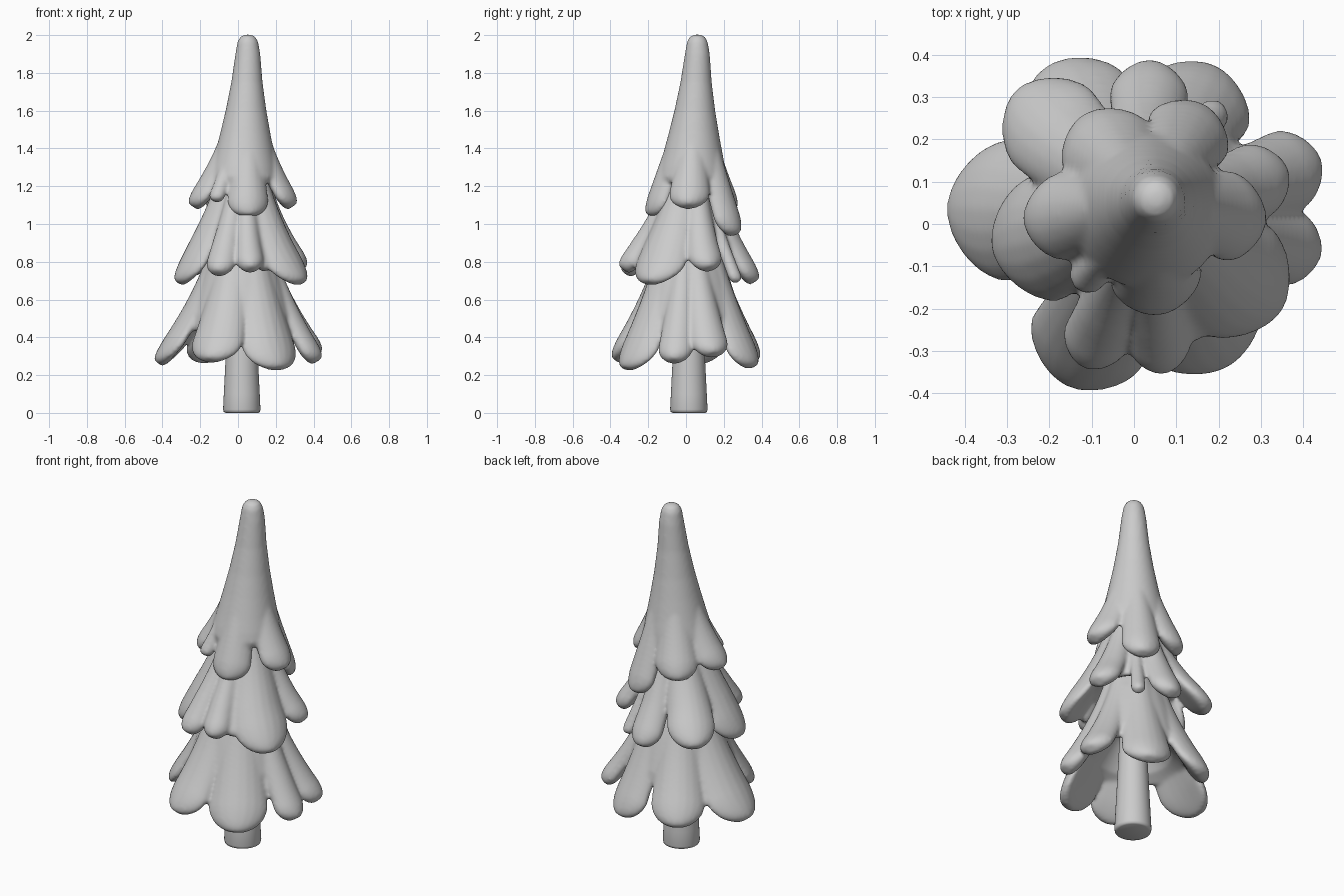
import bpy, bmesh
from math import sin, cos, pi, sqrt
from mathutils import Vector

if "Cube" in bpy.data.objects:
    bpy.data.objects.remove(bpy.data.objects["Cube"])

grey = bpy.data.materials.new("plain_grey")
grey.use_nodes = True
grey.diffuse_color = (0.6, 0.6, 0.6, 1)
grey.node_tree.nodes["Principled BSDF"].inputs["Base Color"].default_value = (0.6, 0.6, 0.6, 1)


def axis(z):
    """Centre line of the tree, leaning a little towards the tip."""
    t = min(max((z - 0.9) / 1.0, 0), 1)
    return Vector((0.02 + 0.032 * t, 0.015 + 0.045 * t, z))


def skin(bm, rings):
    """Close a stack of equal rings into a solid."""
    loops = [[bm.verts.new(p) for p in ring] for ring in rings]
    faces = []
    for a, b in zip(loops, loops[1:]):
        for i in range(len(a)):
            j = (i + 1) % len(a)
            faces.append(bm.faces.new((a[i], a[j], b[j], b[i])))
    faces += [bm.faces.new(loops[0][::-1]), bm.faces.new(loops[-1])]
    bmesh.ops.recalc_face_normals(bm, faces=faces)


def lathe(bm, profile, sides=40):
    skin(bm, [[axis(z) + Vector((r * cos(2 * pi * k / sides), r * sin(2 * pi * k / sides), 0))
               for k in range(sides)] for r, z in profile])


def bough(bm, start, bend, x, y, half, z_tip, steps=28, sides=20):
    """Flattened tongue sweeping down the slope to a round tip."""
    base = axis(z_tip)
    out = Vector((x - base.x, y - base.y, 0))
    reach = out.length - 0.015
    out.normalize()
    side = Vector((-out.y, out.x, 0))
    p0, p1, p2 = Vector(start), Vector(bend), Vector((reach, z_tip + 0.005))
    length = (p1 - p0).length + (p2 - p1).length
    cap = min(0.4, half * 0.95 / length)
    rings = []
    for i in range(steps):
        t = min(1 - (1 - i / steps) ** 1.6, 0.998)
        p = p0 * (1 - t) ** 2 + p1 * 2 * t * (1 - t) + p2 * t * t
        d = ((p1 - p0) * (1 - t) + (p2 - p1) * t).normalized()
        normal = out * -d.y + Vector((0, 0, d.x))
        u = max(0, (t - 1 + cap) / cap)
        k = sqrt(1 - u * u)
        wide = half * (0.58 + 0.42 * min(1, t / (1 - cap))) * k
        thick = min(half * 0.8, 0.052) * sqrt(k)
        c = axis(p.y) + out * p.x
        ring = []
        for s in range(sides):
            a = 2 * pi * s / sides
            w = wide * cos(a)
            # Edges wrap around the trunk and droop
            wrap = w * w / (2 * p.x + 0.2)
            ring.append(c + side * w + normal * thick * sin(a) - out * wrap - Vector((0, 0, wrap)))
        rings.append(ring)
    skin(bm, rings)


def make(name, bm):
    mesh = bpy.data.meshes.new(name)
    bm.to_mesh(mesh)
    bm.free()
    mesh.materials.append(grey)
    ob = bpy.data.objects.new(name, mesh)
    bpy.context.collection.objects.link(ob)
    return ob


def tier(name, core, start, bend, boughs):
    bm = bmesh.new()
    lathe(bm, core)
    for b in boughs:
        bough(bm, start, bend, *b)
    ob = make(name, bm)
    # Melt core and boughs into one soft surface
    melt = ob.modifiers.new("melt", 'REMESH')
    melt.mode = 'VOXEL'
    melt.voxel_size = 0.01
    melt.use_smooth_shade = True
    soft = ob.modifiers.new("soften", 'SMOOTH')
    soft.factor = 0.5
    soft.iterations = 7


# Trunk
bm = bmesh.new()
lathe(bm, [(0.086, 0), (0.096, 0.005), (0.099, 0.018), (0.095, 0.1), (0.08, 0.4), (0.07, 0.6)])
trunk = make("trunk", bm)
bpy.context.view_layer.objects.active = trunk
trunk.select_set(True)
bpy.ops.object.shade_smooth_by_angle(angle=0.9)

# Boughs: outermost x, y, half width, tip height
tier("lower_boughs",
     [(0.09, 1.0), (0.185, 0.8), (0.22, 0.7), (0.252, 0.6), (0.277, 0.52), (0.285, 0.46), (0.275, 0.43),
      (0.21, 0.47), (0.09, 0.62)],
     (0.115, 0.88), (0.205, 0.58),
     [(-0.44, 0.04, 0.17, 0.255), (-0.155, -0.38, 0.145, 0.27), (0.22, -0.33, 0.16, 0.225),
      (0.435, -0.07, 0.093, 0.265), (0.438, 0.15, 0.1, 0.3), (0.19, 0.365, 0.135, 0.235),
      (-0.2, 0.37, 0.145, 0.265)])

tier("middle_boughs",
     [(0.08, 1.32), (0.14, 1.15), (0.187, 1.0), (0.212, 0.92), (0.225, 0.86), (0.215, 0.84), (0.16, 0.87),
      (0.08, 0.97)],
     (0.095, 1.22), (0.16, 1.0),
     [(-0.33, -0.06, 0.153, 0.68), (-0.115, -0.335, 0.08, 0.73), (0.07, -0.348, 0.075, 0.75),
      (0.15, -0.27, 0.045, 0.75), (0.345, -0.205, 0.155, 0.68), (0.36, 0.125, 0.092, 0.755),
      (0.205, 0.285, 0.04, 0.685), (0.04, 0.38, 0.095, 0.685), (-0.28, 0.315, 0.13, 0.73)])

tier("upper_boughs",
     [(0.015, 2.003), (0.04, 1.992), (0.055, 1.965), (0.066, 1.9), (0.083, 1.75), (0.108, 1.6), (0.133, 1.48),
      (0.158, 1.37), (0.175, 1.3), (0.184, 1.25), (0.175, 1.22), (0.13, 1.22), (0.06, 1.28)],
     (0.065, 1.5), (0.13, 1.29),
     [(-0.255, 0.01, 0.105, 1.085), (-0.135, -0.15, 0.045, 1.115), (0.06, -0.2, 0.11, 1.035),
      (0.305, 0.01, 0.108, 1.085), (0.16, 0.27, 0.105, 0.935), (-0.115, 0.25, 0.115, 1.06)])
